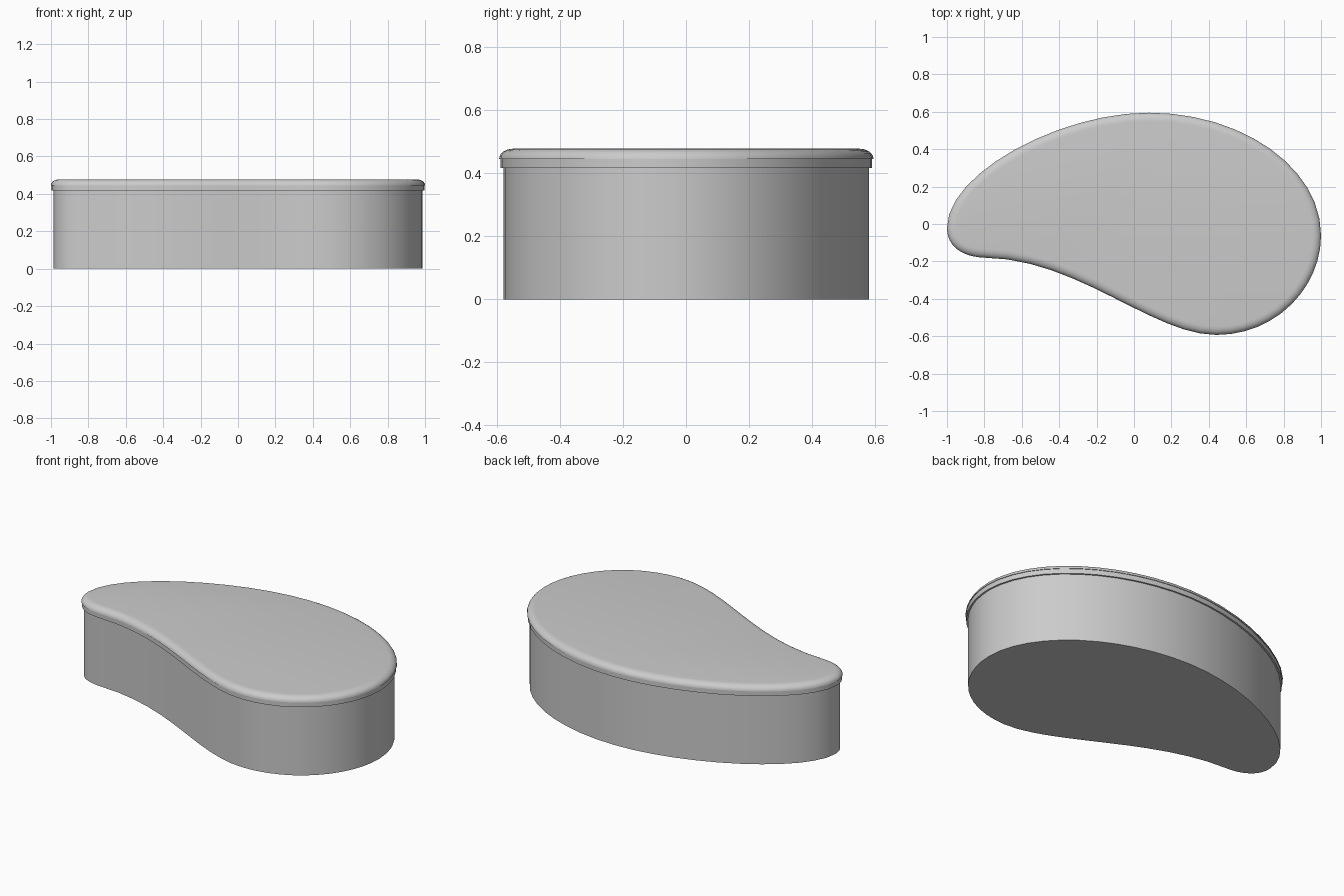
import bpy, bmesh, math
from mathutils import Vector
from mathutils.geometry import interpolate_bezier

cube = bpy.data.objects.get("Cube")
if cube:
    bpy.data.objects.remove(cube, do_unlink=True)

STEPS = 12

# Kidney outline, counter-clockwise: anchor, handle out, handle in to next anchor
SEGMENTS = [
    ((-1, -.02), (-1, -.12), (-.92, -.175)),
    ((-.8, -.18), (-.3, -.185), (.1, -.593)),
    ((.44, -.593), (.76, -.593), (1, -.34)),
    ((1, -.06), (1, .3), (.58, .595)),
    ((.08, .595), (-.4, .595), (-1, .27)),
]


def outline():
    points = []
    for i, (start, out, into) in enumerate(SEGMENTS):
        end = SEGMENTS[(i + 1) % len(SEGMENTS)][0]
        points += interpolate_bezier(*[Vector(p) for p in (start, out, into, end)], STEPS + 1)[:-1]
    return points


def inset(points, distance):
    """Move each outline point inward along its normal."""
    result = []
    for i, p in enumerate(points):
        tangent = (points[(i + 1) % len(points)] - points[i - 1]).normalized()
        result.append(p + Vector((-tangent.y, tangent.x)) * distance)
    return result


def material(name, colour):
    mat = bpy.data.materials.new(name)
    mat.use_nodes = True
    mat.diffuse_color = colour
    mat.node_tree.nodes["Principled BSDF"].inputs["Base Color"].default_value = colour
    return mat


def loft(name, profile, mat):
    """Stack inset outlines, given as (inset, height), and cap both ends."""
    bm = bmesh.new()
    rings = [[bm.verts.new((p.x, p.y, z)) for p in inset(shape, d)] for d, z in profile]
    for low, high in zip(rings, rings[1:]):
        for i in range(len(low)):
            j = (i + 1) % len(low)
            bm.faces.new((low[i], low[j], high[j], high[i]))
    bm.faces.new(rings[0][::-1])
    bm.faces.new(rings[-1])
    mesh = bpy.data.meshes.new(name)
    bm.to_mesh(mesh)
    bm.free()
    mesh.materials.append(mat)
    obj = bpy.data.objects.new(name, mesh)
    bpy.context.collection.objects.link(obj)
    bpy.ops.object.select_all(action='DESELECT')
    obj.select_set(True)
    bpy.context.view_layer.objects.active = obj
    bpy.ops.object.shade_smooth_by_angle(angle=math.radians(35))


shape = outline()
grey = material("light grey", (.6, .6, .6, 1))

# Upright body
loft("seat_base", [(.014, 0), (.014, .417)], grey)

# Thin band below the cushion
loft("seat_band", [(.004, .417), (.004, .446)], grey)

# Cushion with a rounded rim
rim = [(.045 * (1 - math.cos(a)), .446 + .032 * math.sin(a))
       for a in (math.radians(15 * k) for k in range(7))]
loft("seat_cushion", rim, grey)
